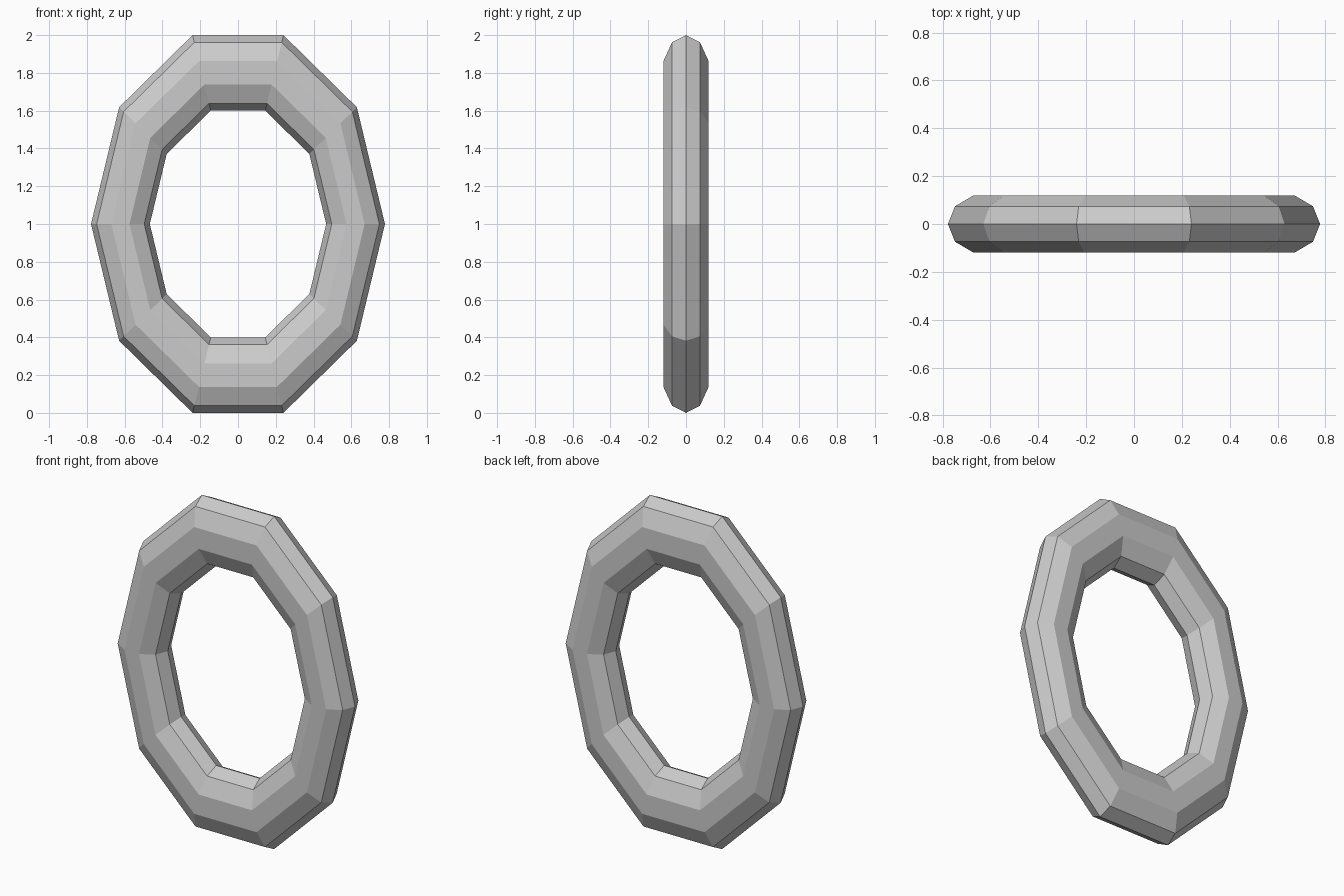
import bpy
from math import pi, sin, radians

if "Cube" in bpy.data.objects:
    bpy.data.objects.remove(bpy.data.objects["Cube"])

# Low-poly oval ring: ten-sided torus with a ten-sided section
bpy.ops.mesh.primitive_torus_add(
    major_segments=10, minor_segments=10, major_radius=0.8, minor_radius=0.2,
    location=(0, 0, 1), rotation=(pi / 2, 0, 0))
ring = bpy.context.object
ring.name = "oval_ring"

# Stretch to 1.56 wide, 2 tall and 0.24 deep
ring.scale = (0.778, 1 / sin(radians(72)), 0.6 / sin(radians(72)))
bpy.ops.object.transform_apply(location=False, rotation=True, scale=True)
bpy.ops.object.shade_flat()
